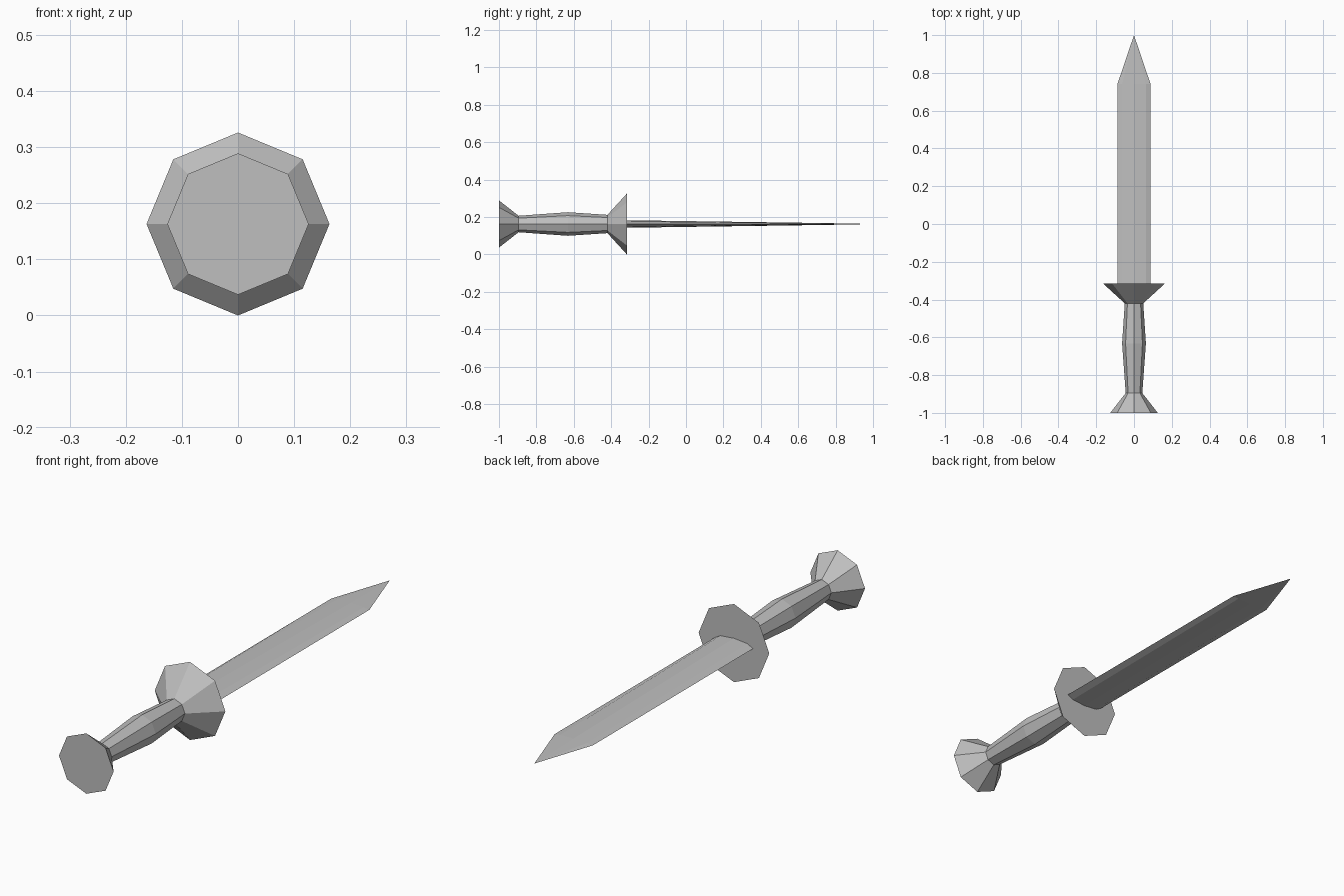
import bpy
import bmesh
from math import sin, cos, pi

cube = bpy.data.objects.get("Cube")
if cube:
    bpy.data.objects.remove(cube, do_unlink=True)

SIDES = 8
AXIS_HEIGHT = 0.163

steel = bpy.data.materials.new("light_grey")
steel.use_nodes = True
steel.diffuse_color = (0.52, 0.52, 0.52, 1)
steel.node_tree.nodes["Principled BSDF"].inputs["Base Color"].default_value = steel.diffuse_color


def loft(name, rings, cap_start=False, cap_end=False, tip=None):
    """Join eight-sided rings (y, half width, half height) along the y axis."""
    bm = bmesh.new()
    loops = []
    for y, rx, rz in rings:
        angles = [2 * pi * i / SIDES for i in range(SIDES)]
        loops.append([bm.verts.new((rx * cos(a), y, AXIS_HEIGHT + rz * sin(a))) for a in angles])
    for a, b in zip(loops, loops[1:]):
        for i in range(SIDES):
            j = (i + 1) % SIDES
            bm.faces.new((a[i], b[i], b[j], a[j]))
    if cap_start:
        bm.faces.new(loops[0])
    if cap_end:
        bm.faces.new(loops[-1][::-1])
    if tip is not None:
        point = bm.verts.new((0, tip, AXIS_HEIGHT))
        for i in range(SIDES):
            bm.faces.new((loops[-1][i], point, loops[-1][(i + 1) % SIDES]))
    # Every wall is wound outward already
    bm.normal_update()
    mesh = bpy.data.meshes.new(name)
    bm.to_mesh(mesh)
    bm.free()
    mesh.materials.append(steel)
    obj = bpy.data.objects.new(name, mesh)
    bpy.context.collection.objects.link(obj)
    return obj


# Flared pommel, swelling grip and flared guard meet edge to edge
pommel_neck = (-0.895, 0.044, 0.044)
guard_neck = (-0.42, 0.049, 0.049)
loft("pommel", [(-1, 0.126, 0.126), pommel_neck], cap_start=True)
loft("grip", [pommel_neck, (-0.632, 0.063, 0.063), guard_neck])
loft("guard", [guard_neck, (-0.316, 0.163, 0.163)], cap_end=True)

# Flattened blade, thinning towards its point
loft("blade", [(-0.316, 0.088, 0.02), (0.74, 0.088, 0.005)], tip=1)
